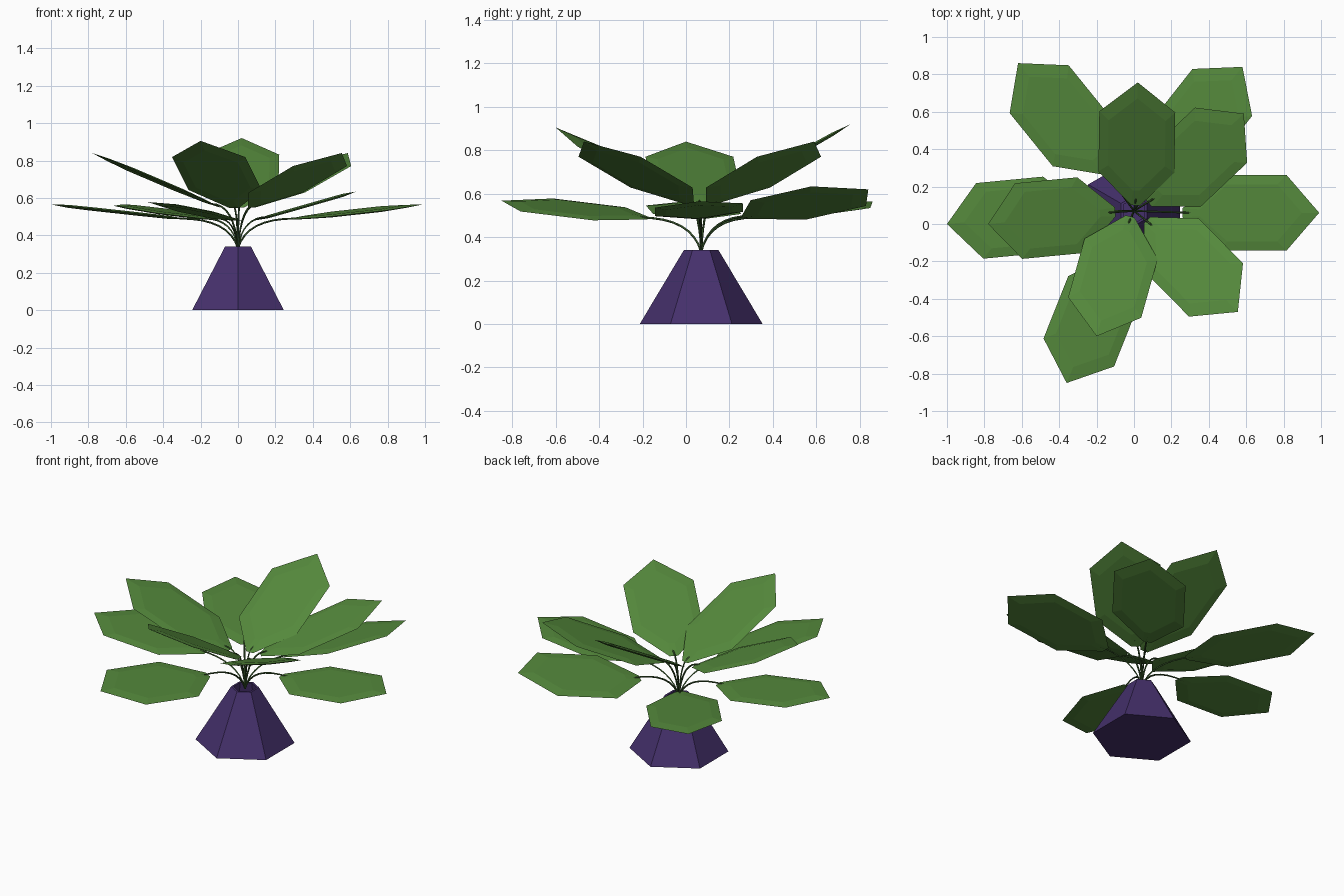
import bpy, bmesh, math
from mathutils import Vector

if "Cube" in bpy.data.objects:
    bpy.data.objects.remove(bpy.data.objects["Cube"])

CENTRE = Vector((0, 0.07, 0.33))


def material(name, rgb):
    m = bpy.data.materials.new(name)
    m.diffuse_color = (*rgb, 1)
    m.use_nodes = True
    m.node_tree.nodes["Principled BSDF"].inputs["Base Color"].default_value = m.diffuse_color
    return m


GREEN = material("leaf_green", (0.09, 0.25, 0.045))
STEM = material("stem_green", (0.04, 0.10, 0.025))
PURPLE = material("pot_purple", (0.06, 0.03, 0.15))


def finish(bm, name, mat):
    bmesh.ops.recalc_face_normals(bm, faces=bm.faces)
    me = bpy.data.meshes.new(name)
    bm.to_mesh(me)
    bm.free()
    me.materials.append(mat)
    ob = bpy.data.objects.new(name, me)
    bpy.context.collection.objects.link(ob)
    return ob


# Six-sided tapered pot with a recessed mouth
def make_pot():
    bm = bmesh.new()
    rings = []
    for r, z in [(0.283, 0), (0.08, 0.34), (0.066, 0.34), (0.075, 0.28)]:
        rings.append([bm.verts.new((r * math.cos(a), 0.07 + r * math.sin(a), z))
                      for a in (math.radians(30 + 60 * i) for i in range(6))])
    for lo, hi in zip(rings, rings[1:]):
        for i in range(6):
            j = (i + 1) % 6
            bm.faces.new((lo[i], lo[j], hi[j], hi[i]))
    bm.faces.new(rings[0])
    bm.faces.new(rings[-1])
    finish(bm, "pot", PURPLE)


# Slim pillow-shaped leaf: angular outline with a raised centre on both sides
OUTLINE = [(0, -0.12), (0.27, -1), (0.76, -1), (1, 0),
           (0.76, 1), (0.27, 1), (0, 0.12)]


def make_leaf(name, base, tip, roll):
    base, tip = Vector(base), Vector(tip)
    axis = tip - base
    side = Vector((-axis.y, axis.x, 0)).normalized() * 0.203
    side.z = roll
    up = axis.cross(side).normalized()
    bm = bmesh.new()
    rim = [bm.verts.new(base + axis * u + side * v) for u, v in OUTLINE]
    n = len(rim)
    for s in (1, -1):
        inner = [bm.verts.new(base + axis * (0.5 + (u - 0.5) * 0.75)
                              + side * v * 0.75 + up * s * 0.008)
                 for u, v in OUTLINE]
        bm.faces.new(inner)
        for i in range(n):
            j = (i + 1) % n
            bm.faces.new((rim[i], rim[j], inner[j], inner[i]))
    finish(bm, name, GREEN)


# Thin arching stem from the pot mouth to the leaf base
def make_stem(name, base, tip):
    base, tip = Vector(base), Vector(tip)
    end = base + (tip - base) * 0.06
    out = end - CENTRE
    bend = CENTRE + Vector((out.x * 0.15, out.y * 0.15, out.z))
    cu = bpy.data.curves.new(name, 'CURVE')
    cu.dimensions = '3D'
    cu.bevel_depth = 0.005
    cu.bevel_resolution = 0
    cu.use_fill_caps = True
    sp = cu.splines.new('POLY')
    sp.points.add(8)
    for i, p in enumerate(sp.points):
        t = i / 8
        p.co = (*(CENTRE * (1 - t) ** 2 + bend * 2 * t * (1 - t) + end * t * t), 1)
    cu.materials.append(STEM)
    bpy.context.collection.objects.link(bpy.data.objects.new(name, cu))


# Leaves: base, tip, sideways roll (positive lifts the left edge)
LEAVES = {
    "lower_leaf_right": ((0.26, 0.06, 0.485), (0.99, 0.06, 0.565), 0.01),
    "lower_leaf_left": ((-0.27, 0.07, 0.485), (-1.0, 0.0, 0.565), 0),
    "lower_leaf_front": ((-0.09, -0.17, 0.485), (-0.36, -0.85, 0.568), -0.03),
    "lower_leaf_back_right": ((0.13, 0.27, 0.49), (0.58, 0.84, 0.62), -0.045),
    "lower_leaf_back_left": ((-0.15, 0.28, 0.485), (-0.62, 0.86, 0.565), 0.012),
    "upper_leaf_left": ((-0.10, 0.065, 0.55), (-0.78, 0.0, 0.84), 0),
    "upper_leaf_front": ((-0.02, 0.04, 0.545), (-0.20, -0.60, 0.905), 0),
    "upper_leaf_front_right": ((0.07, 0.02, 0.55), (0.555, -0.47, 0.84), 0),
    "upper_leaf_back_right": ((0.08, 0.11, 0.55), (0.587, 0.59, 0.84), 0),
    "upper_leaf_back": ((0.01, 0.10, 0.55), (0.02, 0.757, 0.92), 0),
}

make_pot()
for name, (base, tip, roll) in LEAVES.items():
    make_leaf(name, base, tip, roll)
    make_stem(name.replace("leaf", "stem"), base, tip)
